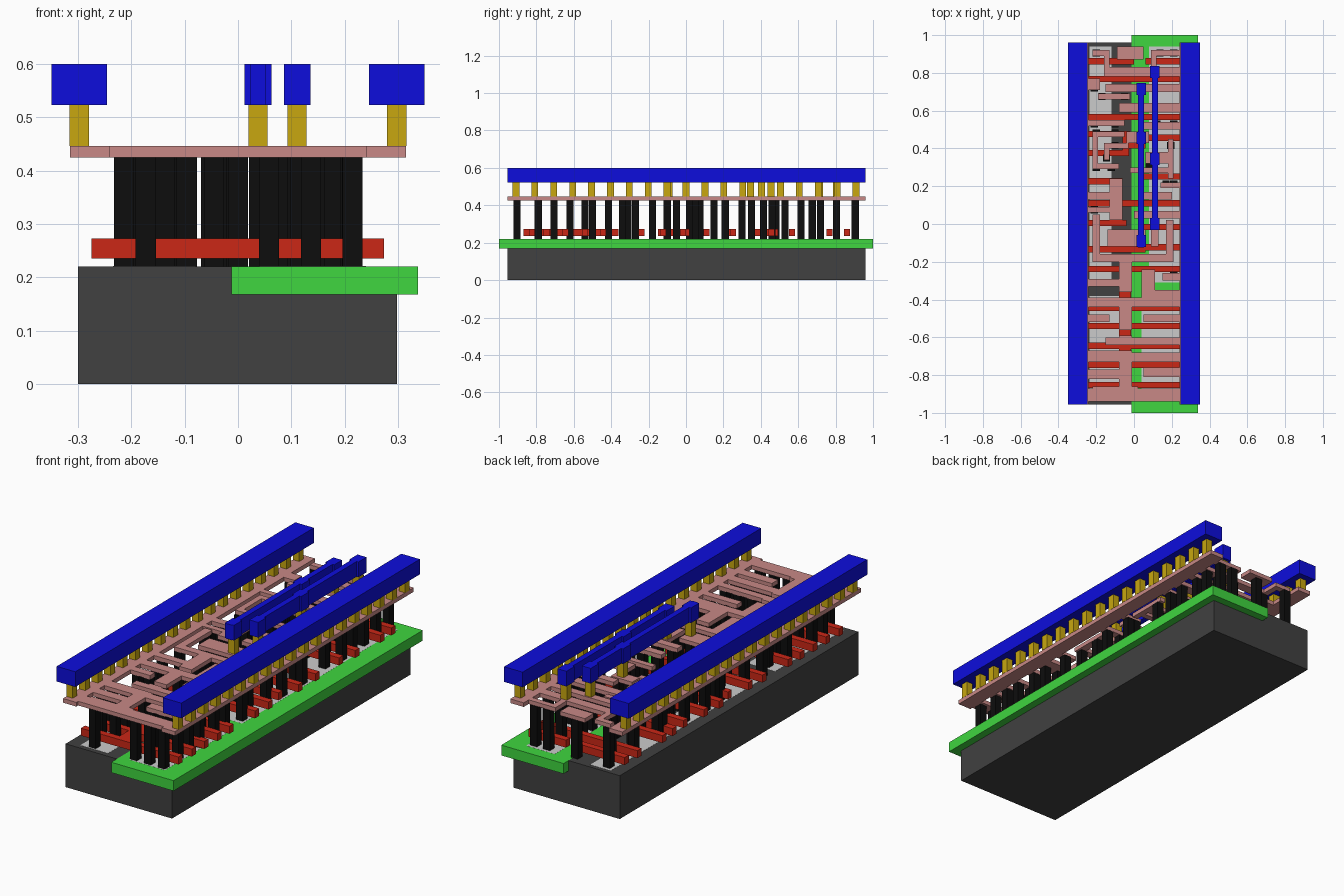
import bpy, bmesh
from mathutils import Matrix, Vector


def layer(name, boxes, z0, z1, colour=None):
    """One object made of boxes (x0, x1, y0, y1), given in hundredths of a unit."""
    bm = bmesh.new()
    for x0, x1, y0, y1 in boxes:
        size = Vector(((x1 - x0) / 100, (y1 - y0) / 100, z1 - z0))
        mid = Vector(((x0 + x1) / 200, (y0 + y1) / 200, (z0 + z1) / 2))
        bmesh.ops.create_cube(bm, size=1, matrix=Matrix.Translation(mid) @ Matrix.Diagonal(size).to_4x4())
    mesh = bpy.data.meshes.new(name)
    bm.to_mesh(mesh)
    bm.free()
    ob = bpy.data.objects.new(name, mesh)
    bpy.context.collection.objects.link(ob)
    if colour:
        mat = bpy.data.materials.get(colour) or bpy.data.materials.new(colour)
        mat.diffuse_color = COLOURS[colour]
        mesh.materials.append(mat)
    return ob


def squares(points, half):
    return [(x - half, x + half, y - half, y + half) for x, y in points]


COLOURS = {
    "substrate_grey": (0.052, 0.052, 0.052, 1),
    "well_green": (0.05, 0.67, 0.05, 1),
    "gate_red": (0.60, 0.02, 0.008, 1),
    "contact_black": (0.004, 0.004, 0.004, 1),
    "local_pink": (0.58, 0.25, 0.24, 1),
    "via_yellow": (0.58, 0.39, 0.005, 1),
    "metal_blue": (0.004, 0.004, 0.72, 1),
}

# Base block and the well let into its right half
layer("substrate", [(-30, 29.8, -95.5, 96)], 0, 0.22, "substrate_grey")
layer("well", [(-1.2, 33.8, -100, 100)], 0.168, 0.2204, "well_green")

# Thin active areas on the base top
layer("active_areas", [(-23.5, -8, -93, -38), (4, 24, -93, -38), (-23.5, -12, -31, 94),
                       (8, 24, -31, 94)], 0.21, 0.2208)

# Gate bars across the block, with a bar joining the output gates
gates = [(-27.5, 27.4, y - 1.65, y + 1.65)
         for y in (-85.2, -74.6, -64.5, -54, -44.4, -23.8, 11, 56.6, 76.7)]
gates += [(-8, -1.5, -85, -36)]
gates += [(-27, 2, -15, -11.7), (6, 27, -14, -10.7), (-25, -4, -1, 2), (4, 25, -3.2, 0),
          (-27, -6, 21, 24.3), (2, 27, 23.5, 26.8), (-26, -3, 36, 39.3), (8, 26, 44, 47.3),
          (-27, -2, 46, 49.3), (-27, 0, 84.5, 87.8), (6, 27, 84.5, 87.8),
          (-6, 6, 40, 45), (-6, -2.7, 36, 49), (2, 6, -15, -6)]
layer("gates", gates, 0.235, 0.273, "gate_red")

# Local wiring in three groups plus the two supply edges
Z_LOCAL = (0.425, 0.446, "local_pink")
layer("local_supply_edges", [(-31.5, -24, -95.5, 96), (24, 31.5, -95.5, 96)], *Z_LOCAL)
layer("local_output_wiring", [
    (-25, 25, -94, -87), (-22, 2, -88, -86), (-8, -1, -87, -67), (-8, -1, -63, -59),
    (-8, -1, -56, -40), (-8, -1, -36, -19), (-25, -8, -82, -77), (5, 25, -81, -76),
    (-25, -8, -73, -67), (-1, 25, -73, -68), (-15, 25, -64, -60), (-25, -13, -52, -48),
    (5, 25, -52, -48), (-25, 25, -44, -39), (4, 25, -39, -35), (4, 11, -39, -24),
    (-24, -8, -33, -29), (15, 25, -30, -26)], *Z_LOCAL)
layer("local_latch_wiring", [
    (-22, 20, -20, -16), (-22, -18, -20, 5), (17, 21, -20, 2), (-14, 6, -12, -3),
    (9, 13, -12, 2), (-13, -6, 2, 24), (-25, -6, 6, 9), (0, 25, 3, 7), (2, 20, 13, 17),
    (14, 25, 19, 22), (-25, -10, 13, 17), (-22, -19, 30, 49), (-22, -5, 46, 49),
    (-22, -8, 29, 32), (-16, -13, 34, 43), (-16, -3, 40, 43), (-4, 8, 43, 49),
    (6, 18, 32, 38), (18, 21, 24, 45), (-2, 18, 27, 30)], *Z_LOCAL)
layer("local_input_wiring", [
    (-25, -5, 52, 55), (3, 25, 50, 54), (-8, 25, 59, 64), (-19, -2, 66, 69),
    (-25, -18, 71, 77), (-15, 25, 70, 74), (-16, 25, 78, 83), (-22, -13, 89, 92),
    (-16, -13, 78, 92), (9, 24, 89, 92), (9, 12, 83, 92), (-9, 5, 87, 94)], *Z_LOCAL)

# Contact posts, listed row by row along the block
rows = {
    -90.3: (-17.3, 5.8, 13.7, 21.5), -79: (-21.4, -13.7, 7.5, 13.7, 21.4),
    -70.5: (-21.4, -13.7, 5.8, 13.7, 21.4), -62: (-9.6, 5.8, 13.7, 21.4),
    -54: (-4.5,), -50: (-21.4, -15, 8, 13.7, 21.4), -41.5: (-17, -4.5, 13.7, 21.4),
    -34: (-4.5, 7.5), -31: (-21, -10), -27: (7.5, 21),
    -18: (-20, -10, 10, 18), -10: (-12, 11), -5: (-4.5, 19), 2: (-20,), 5: (4, 13, 21),
    7.5: (-21, -10), 15: (-21, -14, 5, 13.7), 21: (-10, 17, 21),
    30: (-20, -12, 8), 35: (-14.5, 10), 41.5: (-10, 19.5), 46: (0, 6),
    48: (-20, -10), 53: (-21, -10, 12, 21), 61.5: (-4, 10, 21), 67.5: (-17, -5),
    72: (-21, 8, 20), 80.5: (-14, 5, 13.7, 21), 90.5: (-20, -2, 13.7, 21)}
layer("contact_posts", squares([(x, y) for y, xs in rows.items() for x in xs], 1.9),
      0.22, 0.425, "contact_black")

# Yellow posts under the supply rails and inner tracks
tracks = {3.75: ((-9, 45.5, 71.5), -12.5, 74.5), 11.1: ((0, 34.5, 80.5), -3, 83.5)}
vias = [(s * 29.8, k * 10.1) for s in (-1, 1) for k in range(-9, 10)]
vias += [(x, y) for x, (ys, _, _) in tracks.items() for y in ys]
layer("yellow_posts", squares(vias, 1.8), 0.446, 0.523, "via_yellow")

# Blue supply rails
for side, x0, x1 in (("left", -35, -24.6), ("right", 24.6, 35)):
    layer(side + "_supply_rail", [(x0, x1, -95.5, 96)], 0.523, 0.6, "metal_blue")

# Blue inner tracks with wider pads above their posts
for i, (x, (ys, y0, y1)) in enumerate(tracks.items(), 1):
    track = [(x - 1.5, x + 1.5, y0, y1)]
    track += [(x - 2.5, x + 2.5, y - 3.2, y + 3.2) for y in ys]
    layer(f"inner_track_{i}", track, 0.523, 0.6, "metal_blue")
